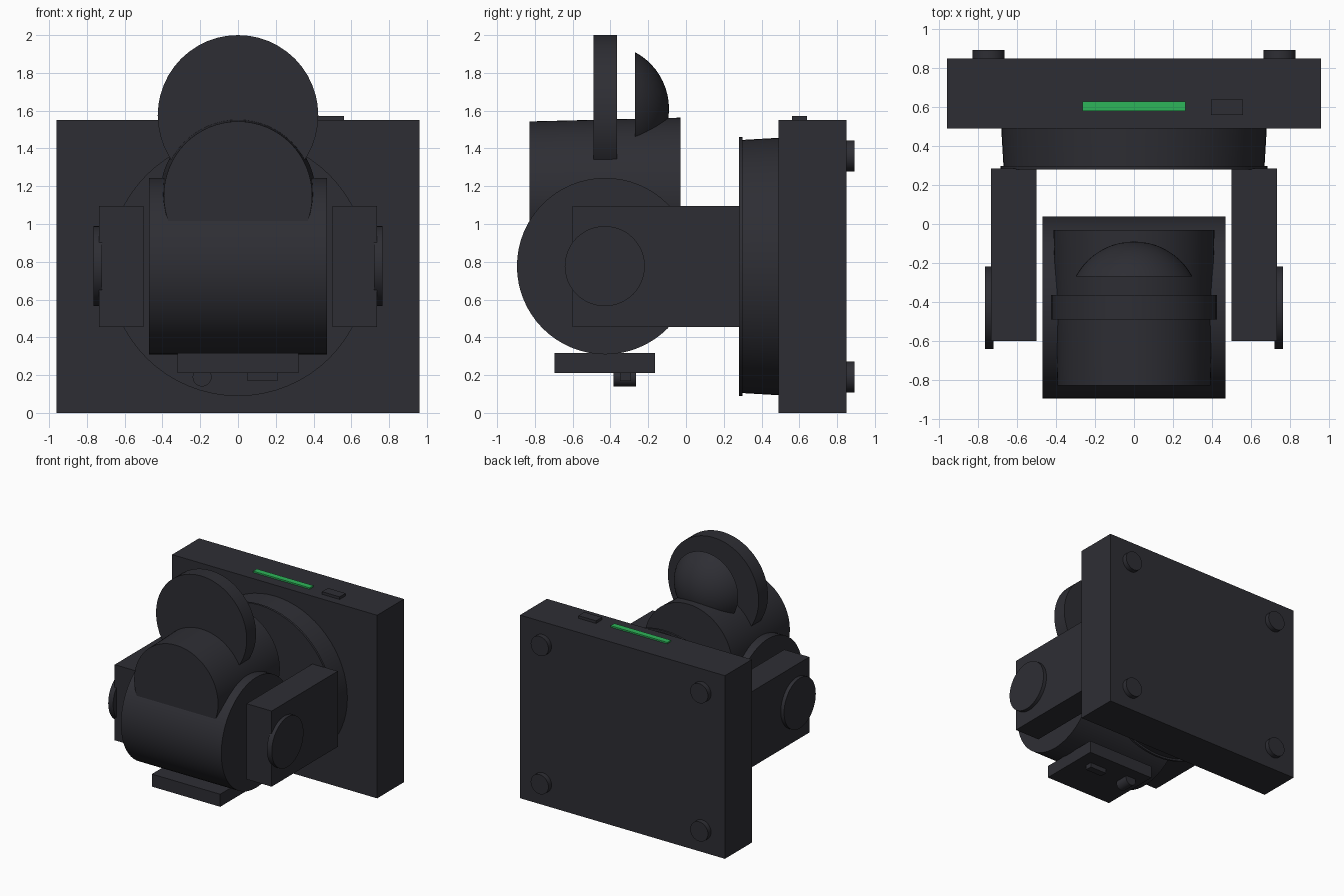
import bpy, bmesh, math
from mathutils import Matrix

if "Cube" in bpy.data.objects:
    bpy.data.objects.remove(bpy.data.objects["Cube"])


def material(name, rgb):
    m = bpy.data.materials.new(name)
    m.diffuse_color = (*rgb, 1)
    m.use_nodes = True
    m.node_tree.nodes["Principled BSDF"].inputs["Base Color"].default_value = m.diffuse_color
    return m


DARK = material("charcoal", (0.027, 0.027, 0.034))
GREEN = material("indicator green", (0.027, 0.46, 0.10))


def finish(name, bm, mat, smooth=False):
    bmesh.ops.recalc_face_normals(bm, faces=bm.faces)
    me = bpy.data.meshes.new(name)
    bm.to_mesh(me)
    bm.free()
    me.materials.append(mat)
    ob = bpy.data.objects.new(name, me)
    bpy.context.collection.objects.link(ob)
    if smooth:
        bpy.ops.object.select_all(action='DESELECT')
        ob.select_set(True)
        bpy.context.view_layer.objects.active = ob
        bpy.ops.object.shade_smooth_by_angle(angle=math.radians(35))
    return ob


def box(name, x, y, z, mat=DARK):
    """Box from (min, max) ranges."""
    bm = bmesh.new()
    bmesh.ops.create_cube(bm, size=1)
    for v in bm.verts:
        v.co = [(a + b) / 2 + c * (b - a) for (a, b), c in zip((x, y, z), v.co)]
    return finish(name, bm, mat)


def lathe(name, axis, centre, profile, sides=48):
    """Revolve (position along axis, radius) points about the x or y axis."""
    bm = bmesh.new()
    rings = []
    for pos, r in profile:
        ring = []
        for i in range(sides if r > 0 else 1):
            a = 2 * math.pi * i / sides
            u, w = r * math.cos(a), r * math.sin(a)
            p = (pos, centre[0] + u, centre[1] + w) if axis == 'x' else (centre[0] + u, pos, centre[1] + w)
            ring.append(bm.verts.new(p))
        rings.append(ring)
    for a, b in zip(rings, rings[1:]):
        for i in range(sides):
            j = (i + 1) % sides
            if len(b) == 1:
                bm.faces.new((a[i], a[j], b[0]))
            else:
                bm.faces.new((a[i], a[j], b[j], b[i]))
    for ring in (rings[0], rings[-1]):
        if len(ring) > 1:
            bm.faces.new(ring)
    return finish(name, bm, DARK, True)


# Back housing with four round feet
box("back_housing", (-0.96, 0.96), (0.49, 0.85), (0, 1.55))
for sx in (-1, 1):
    for z in (0.19, 1.36):
        lathe("foot", 'y', (sx * 0.747, z), [(0.84, 0.083), (0.892, 0.083)], 32)

# Indicator strip and button on top of the housing
box("indicator_strip", (-0.265, 0.265), (0.58, 0.63), (1.54, 1.562), GREEN)
box("top_button", (0.395, 0.56), (0.56, 0.64), (1.54, 1.572))

# Pan turntable with a thin front lip
lathe("turntable", 'y', (0, 0.775),
      [(0.28, 0.686), (0.298, 0.686), (0.298, 0.67), (0.5, 0.682)], 64)

# Fork arms and pivot caps
for sx in (-1, 1):
    box("fork_arm", sorted((sx * 0.50, sx * 0.735)), (-0.60, 0.285), (0.455, 1.095))
    lathe("pivot_cap", 'x', (-0.43, 0.777), [(sx * 0.72, 0.212), (sx * 0.766, 0.212)])

# Tilting drum
lathe("tilt_drum", 'x', (-0.428, 0.777), [(-0.47, 0.467), (0.47, 0.467)], 64)

# Lens barrel, slightly wider at the back
lathe("lens_barrel", 'y', (0, 1.15), [(-0.828, 0.393), (-0.03, 0.413)], 64)

# Upright disc and domed lens behind it
lathe("upright_disc", 'y', (0, 1.575), [(-0.49, 0.425), (-0.365, 0.425)], 48)
R, edge = 0.34, math.asin(0.30 / 0.34)
lathe("lens_dome", 'y', (0, 1.61),
      [(-0.09 - R + R * math.cos(edge * k / 10), R * math.sin(edge * k / 10))
       for k in range(10, -1, -1)])

# Mounting plate underneath with knob and socket
box("mounting_plate", (-0.32, 0.32), (-0.695, -0.165), (0.21, 0.316))
lathe("plate_knob", 'y', (-0.19, 0.19), [(-0.385, 0.05), (-0.265, 0.05)], 32)
box("plate_socket", (0.05, 0.21), (-0.35, -0.29), (0.17, 0.22))
